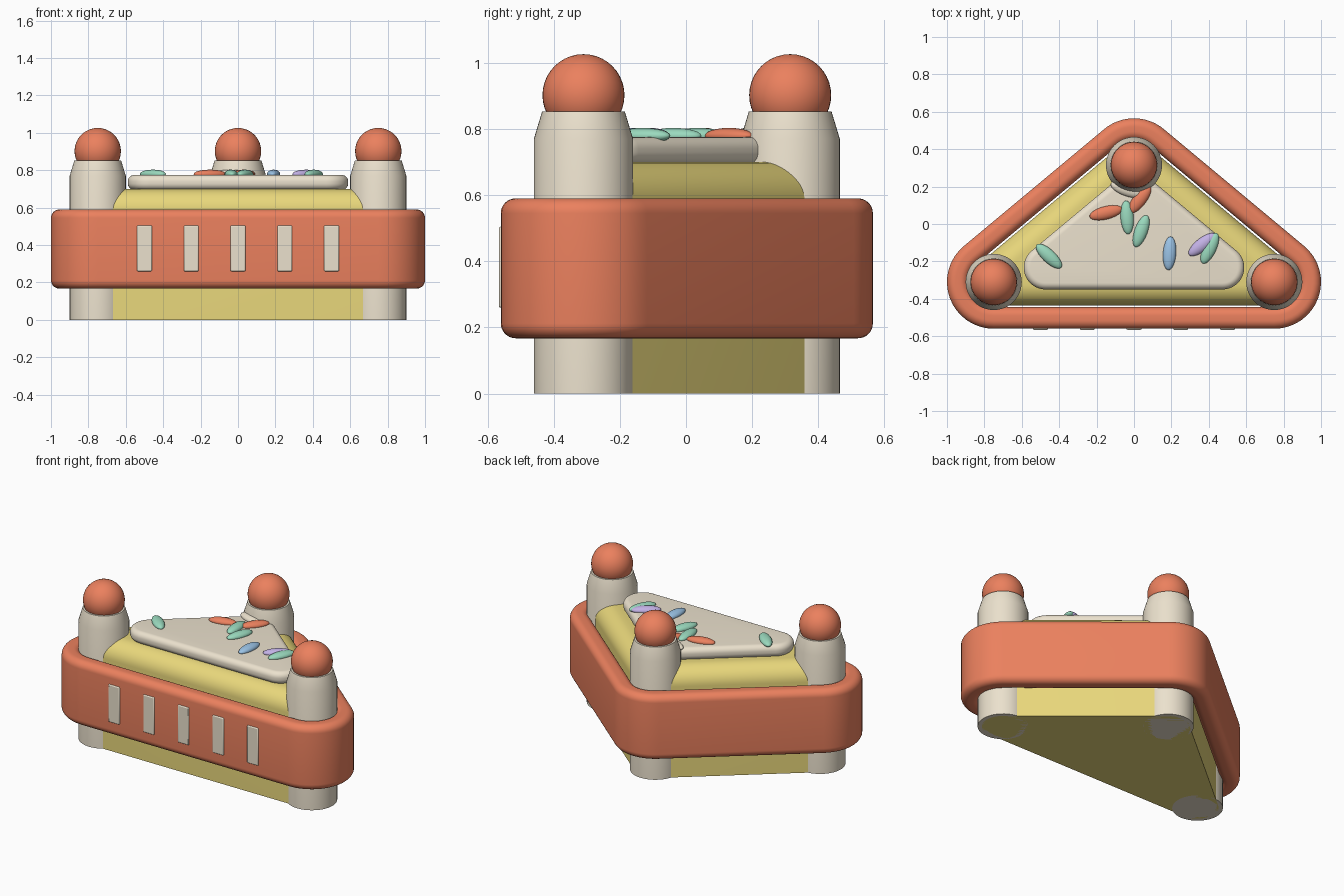
import bpy, bmesh, math
from mathutils import Vector

if "Cube" in bpy.data.objects:
    bpy.data.objects.remove(bpy.data.objects["Cube"])

POSTS = [Vector((-0.75, -0.31)), Vector((0.75, -0.31)), Vector((0, 0.315))]


def material(name, *rgb):
    m = bpy.data.materials.new(name)
    m.diffuse_color = (*[c ** 2.2 for c in rgb], 1)
    m.use_nodes = True
    m.node_tree.nodes["Principled BSDF"].inputs["Base Color"].default_value = m.diffuse_color
    return m


CORAL = material("coral", 0.92, 0.50, 0.37)
CREAM = material("cream", 0.92, 0.88, 0.80)
YELLOW = material("yellow", 0.91, 0.84, 0.48)
MINT = material("mint", 0.60, 0.85, 0.74)
BLUE = material("blue", 0.60, 0.76, 0.90)
LILAC = material("lilac", 0.76, 0.69, 0.90)


def finish(obj, name, mat):
    obj.name = name
    obj.data.materials.append(mat)
    bpy.ops.object.select_all(action='DESELECT')
    obj.select_set(True)
    bpy.context.view_layer.objects.active = obj
    bpy.ops.object.shade_smooth_by_angle(angle=math.radians(30))
    return obj


def triangle_path(scale=1.0, steps=16):
    """Corner points paired with outward directions, for a rounded triangle."""
    mid = sum(POSTS, Vector((0, 0))) / 3
    edge = POSTS[2] - POSTS[1]
    a = math.atan2(-edge.x, edge.y)
    spans = [(math.pi - a, 1.5 * math.pi), (-0.5 * math.pi, a), (a, math.pi - a)]
    return [(mid + (p - mid) * scale, t0 + (t1 - t0) * i / steps)
            for p, (t0, t1) in zip(POSTS, spans) for i in range(steps + 1)]


def circle_path(p, steps=48):
    return [(p, 2 * math.pi * i / steps) for i in range(steps)]


def sweep(name, path, profile, mat, closed=False):
    """Carry an (offset, z) profile round a path; cap it unless it is a ring."""
    bm = bmesh.new()
    rings = [[bm.verts.new((p.x + r * math.cos(t), p.y + r * math.sin(t), z))
              for p, t in path] for r, z in profile]
    pairs = list(zip(rings, rings[1:]))
    if closed:
        pairs.append((rings[-1], rings[0]))
    else:
        bm.faces.new(rings[0])
        bm.faces.new(rings[-1])
    n = len(path)
    for lo, hi in pairs:
        for i in range(n):
            j = (i + 1) % n
            bm.faces.new((lo[i], lo[j], hi[j], hi[i]))
    bmesh.ops.recalc_face_normals(bm, faces=bm.faces)
    me = bpy.data.meshes.new(name)
    bm.to_mesh(me)
    bm.free()
    obj = bpy.data.objects.new(name, me)
    bpy.context.collection.objects.link(obj)
    return finish(obj, name, mat)


def arc(r, z, rad, start, steps=8):
    """Quarter-round profile points about (r, z)."""
    return [(r + rad * math.cos(math.radians(start + 90 * i / steps)),
             z + rad * math.sin(math.radians(start + 90 * i / steps)))
            for i in range(steps + 1)]


# Yellow body with a soft upper shoulder
tri = triangle_path()
sweep("body", tri, [(0.125, 0)] + arc(0.015, 0.59, 0.11, 0, 12), YELLOW)

# Coral band wrapped around the body
b = 0.045
band = (arc(0.25 - b, 0.59 - b, b, 0) + arc(0.135 + b, 0.59 - b, b, 90)
        + arc(0.135 + b, 0.167 + b, b, 180) + arc(0.25 - b, 0.167 + b, b, 270))
sweep("band", tri, band, CORAL, closed=True)

# Cream icing slab on top
sweep("top_slab", triangle_path(0.63),
      [(0.08, 0.69)] + arc(0.082, 0.73, 0.035, 270) + arc(0.082, 0.74, 0.035, 0), CREAM)

# Corner posts with ball finials
for label, p in zip(("left", "right", "back"), POSTS):
    sweep(label + "_post", circle_path(p),
          [(0.15, 0), (0.15, 0.77), (0.125, 0.853)], CREAM)
    bpy.ops.mesh.primitive_uv_sphere_add(segments=40, ring_count=20, radius=0.124,
                                         location=(p.x, p.y, 0.902))
    finish(bpy.context.object, label + "_ball", CORAL)

# Raised plaques along the front of the band
for i in range(5):
    bpy.ops.mesh.primitive_cube_add(size=1, location=(-0.5 + 0.25 * i, -0.551, 0.382))
    o = bpy.context.object
    o.scale = (0.08, 0.03, 0.245)
    bpy.ops.object.transform_apply(location=False, rotation=False)
    bev = o.modifiers.new("soft_edges", 'BEVEL')
    bev.width, bev.segments = 0.006, 2
    finish(o, f"front_plaque_{i + 1}", CREAM)

# Sprinkles: x, y, angle in degrees, colour
for i, (x, y, ang, mat) in enumerate([
        (-0.15, 0.06, 14, CORAL), (0.03, 0.13, 52, CORAL), (-0.037, 0.035, 94, MINT),
        (0.038, -0.038, 70, MINT), (0.19, -0.157, 86, BLUE), (0.365, -0.11, 38, LILAC),
        (0.405, -0.13, 65, MINT), (-0.455, -0.172, -43, MINT), (-0.04, 0.185, -20, CREAM)]):
    bpy.ops.mesh.primitive_uv_sphere_add(segments=24, ring_count=12, radius=1,
                                         location=(x, y, 0.779),
                                         rotation=(0, 0, math.radians(ang)))
    o = bpy.context.object
    o.scale = (0.09, 0.035, 0.024)
    finish(o, f"sprinkle_{i + 1}", mat)
